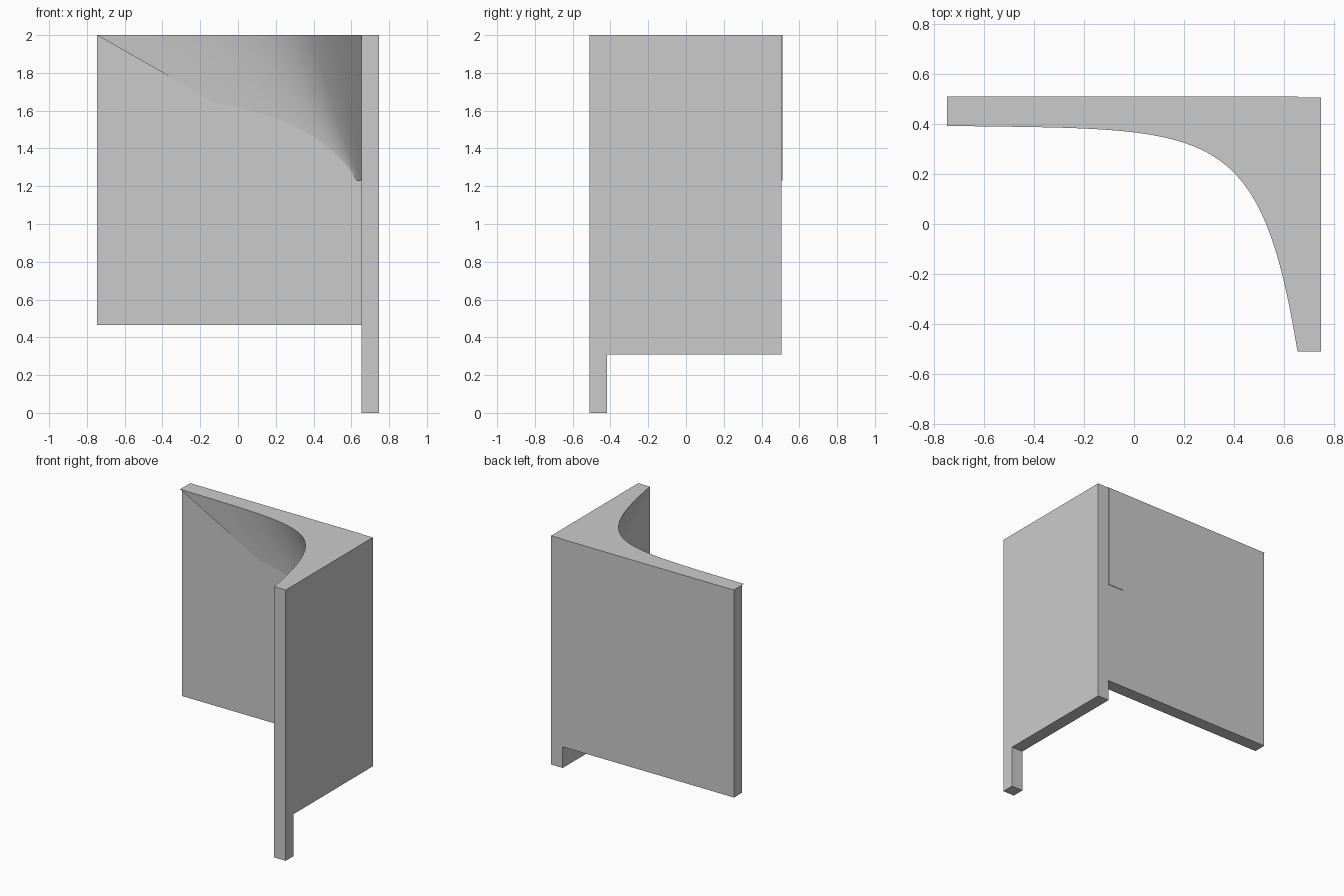
import bpy, bmesh
from mathutils import Vector
from mathutils.geometry import interpolate_bezier

cube = bpy.data.objects.get("Cube")
if cube:
    bpy.data.objects.remove(cube, do_unlink=True)

grey = bpy.data.materials.new("plain grey")
grey.use_nodes = True
colour = (0.6, 0.6, 0.6, 1)
grey.diffuse_color = colour
grey.node_tree.nodes["Principled BSDF"].inputs["Base Color"].default_value = colour


def add_object(name, bm):
    bmesh.ops.recalc_face_normals(bm, faces=bm.faces)
    mesh = bpy.data.meshes.new(name)
    bm.to_mesh(mesh)
    bm.free()
    mesh.materials.append(grey)
    obj = bpy.data.objects.new(name, mesh)
    bpy.context.collection.objects.link(obj)
    return obj


def prism(name, outline, depth):
    """Extrude a closed planar outline along a vector."""
    bm = bmesh.new()
    face = bm.faces.new([bm.verts.new(p) for p in outline])
    side = bmesh.ops.extrude_face_region(bm, geom=[face])["geom"]
    verts = [v for v in side if isinstance(v, bmesh.types.BMVert)]
    bmesh.ops.translate(bm, verts=verts, vec=depth)
    return add_object(name, bm)


LEFT, INNER, RIGHT = -0.747, 0.653, 0.747
FRONT, WALL_FRONT, WALL_BACK, BACK = -0.51, 0.412, 0.506, 0.51

# Rear wall
prism("back_panel",
      [(LEFT, WALL_BACK, z) if x == 0 else (INNER, WALL_BACK, z)
       for x, z in ((0, 0.466), (1, 0.466), (1, 2), (0, 2))],
      (0, WALL_FRONT - WALL_BACK, 0))

# Side wall with its front leg, cut from one sheet
side_outline = [(FRONT, 0), (-0.418, 0), (-0.418, 0.31),
                (WALL_BACK, 0.31), (WALL_BACK, 2), (FRONT, 2)]
prism("side_panel_and_leg", [(INNER, y, z) for y, z in side_outline],
      (RIGHT - INNER, 0, 0))


# Curved corner brace, lofted from a small foot up to a broad top
def brace_ring(controls, back_left, z):
    curve = interpolate_bezier(*[Vector((x, y, z)) for x, y in controls], 49)
    return curve + [Vector((INNER + 0.002, BACK, z)), Vector((back_left, BACK, z))]


top = brace_ring([(LEFT, 0.392), (0.3, 0.375), (0.5, 0.43), (INNER, FRONT)], LEFT, 2)
foot = brace_ring([(0.6, 0.435), (0.62, 0.43), (0.635, 0.41), (INNER, 0.36)], 0.52, 1.23)
bm = bmesh.new()
upper = [bm.verts.new(p) for p in top]
lower = [bm.verts.new(p) for p in foot]
bm.faces.new(upper)
bm.faces.new(lower)
count = len(upper)
for i in range(count):
    j = (i + 1) % count
    bm.faces.new((upper[i], upper[j], lower[j], lower[i]))
brace = add_object("corner_brace", bm)

bpy.ops.object.select_all(action="DESELECT")
brace.select_set(True)
bpy.context.view_layer.objects.active = brace
bpy.ops.object.shade_smooth_by_angle()
